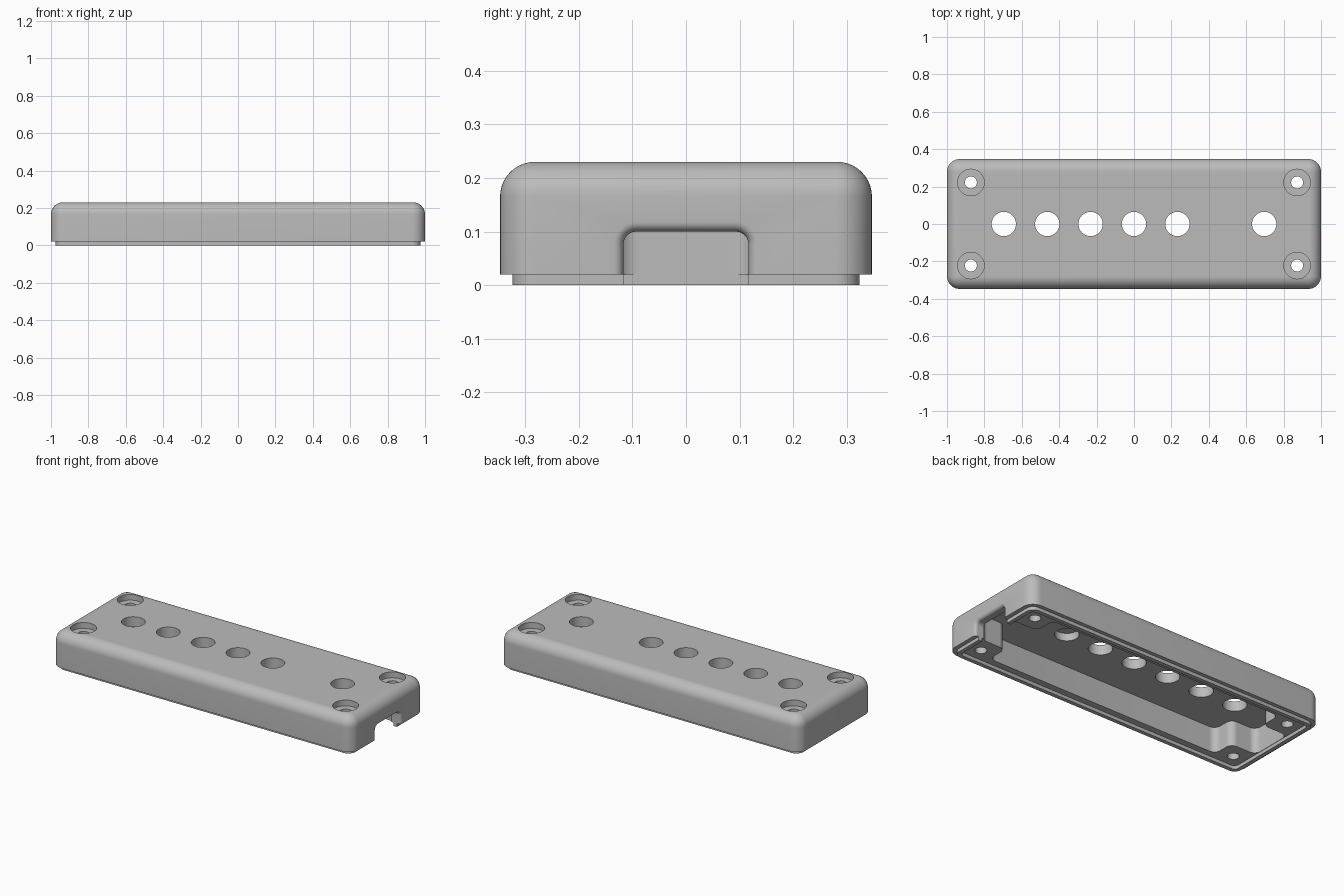
import bpy
import bmesh
from math import sin, cos, pi
from mathutils import Vector

if "Cube" in bpy.data.objects:
    bpy.data.objects.remove(bpy.data.objects["Cube"])

grey = bpy.data.materials.new("matte_grey")
grey.use_nodes = True
grey.diffuse_color = (0.5, 0.5, 0.5, 1)
grey.node_tree.nodes["Principled BSDF"].inputs["Base Color"].default_value = (0.5, 0.5, 0.5, 1)


def rounded(points, r, n=10):
    """Outline with every right-angled corner replaced by an arc."""
    pts = [Vector(p) for p in points]
    out = []
    for i, p in enumerate(pts):
        a = (pts[i - 1] - p).normalized()
        b = (pts[(i + 1) % len(pts)] - p).normalized()
        c = p + r * (a + b)
        for k in range(n + 1):
            t = k / n * pi / 2
            out.append(c - r * (a * sin(t) + b * cos(t)))
    return out


def rect(hx, hy, r):
    return rounded([(hx, hy), (-hx, hy), (-hx, -hy), (hx, -hy)], r)


def loft(name, rings):
    """Closed solid through rings of 3D points."""
    bm = bmesh.new()
    loops = [[bm.verts.new(p) for p in ring] for ring in rings]
    for low, high in zip(loops, loops[1:]):
        for i in range(len(low)):
            j = (i + 1) % len(low)
            bm.faces.new((low[i], low[j], high[j], high[i]))
    bm.faces.new(loops[0][::-1])
    bm.faces.new(loops[-1])
    bmesh.ops.recalc_face_normals(bm, faces=bm.faces)
    mesh = bpy.data.meshes.new(name)
    bm.to_mesh(mesh)
    bm.free()
    mesh.materials.append(grey)
    obj = bpy.data.objects.new(name, mesh)
    bpy.context.collection.objects.link(obj)
    return obj


def prism(name, outline, z0, z1):
    return loft(name, [[(p.x, p.y, z) for p in outline] for z in (z0, z1)])


def cylinder(x, y, r, z0, z1, n=48):
    circle = [Vector((x + r * cos(2 * pi * k / n), y + r * sin(2 * pi * k / n))) for k in range(n)]
    return prism("bore", circle, z0, z1)


def combine(target, tool, operation="DIFFERENCE"):
    tool.hide_render = True
    mod = target.modifiers.new("combine", "BOOLEAN")
    mod.operation = operation
    mod.solver = "EXACT"
    mod.object = tool
    bpy.context.view_layer.objects.active = target
    bpy.ops.object.modifier_apply(modifier=mod.name)
    bpy.data.objects.remove(tool)


# Outer shell with rounded top edge
HX, HY, TOP, FILLET = 1.0, 0.347, 0.23, 0.065
rings = [[(p.x, p.y, 0.02) for p in rect(HX, HY, 0.068)]]
for k in range(11):
    t = k / 10 * pi / 2
    inset = FILLET * (1 - cos(t))
    z = TOP - FILLET + FILLET * sin(t)
    rings.append([(p.x, p.y, z) for p in rect(HX - inset, HY - inset, 0.068 - inset)])
cover = loft("enclosure_cover", rings)

# Thin locating lip around the underside
combine(cover, prism("lip", rect(0.975, 0.324, 0.045), 0.0, 0.04), "UNION")
combine(cover, prism("lip_recess", rect(0.951, 0.3, 0.025), -0.02, 0.02))

# Cavity, leaving a screw post in each corner
quarter = [(0.949, 0.13), (0.78, 0.13), (0.78, 0.26)]
outline = (quarter + [(-x, y) for x, y in quarter[::-1]]
           + [(-x, -y) for x, y in quarter] + [(x, -y) for x, y in quarter[::-1]])
combine(cover, prism("cavity", rounded(outline, 0.04), -0.03, 0.17))

# Row of button holes, one of them blind from below
PITCH = 0.232
for i in (-3, -2, -1, 0, 1, 3):
    combine(cover, cylinder(i * PITCH, 0, 0.065, 0.1, 0.3))
combine(cover, cylinder(2 * PITCH, 0, 0.065, 0.1, 0.215))

# Counterbored screw holes
for sx in (-1, 1):
    for sy in (-1, 1):
        combine(cover, cylinder(sx * 0.872, sy * 0.222, 0.032, -0.05, 0.3))
        combine(cover, cylinder(sx * 0.872, sy * 0.222, 0.071, 0.195, 0.3))

# Cable notch in the +x end, flaring out at the outer face
FLARE = 0.018
steps = [(0.9, 0.0)]
for k in range(9):
    t = k / 8 * pi / 2
    steps.append((HX - FLARE + FLARE * sin(t), FLARE * (1 - cos(t))))
steps.append((HX + 0.05, FLARE))
rings = []
for x, grow in steps:
    section = rect(0.117 + grow, 0.15 + grow, 0.025 + grow)
    rings.append([(x, p.x, p.y - 0.05) for p in section])
combine(cover, loft("notch", rings))

# Smooth rounded surfaces, keep edges crisp
bpy.ops.object.select_all(action="DESELECT")
cover.select_set(True)
bpy.context.view_layer.objects.active = cover
bpy.ops.object.shade_smooth_by_angle(angle=pi / 6)
